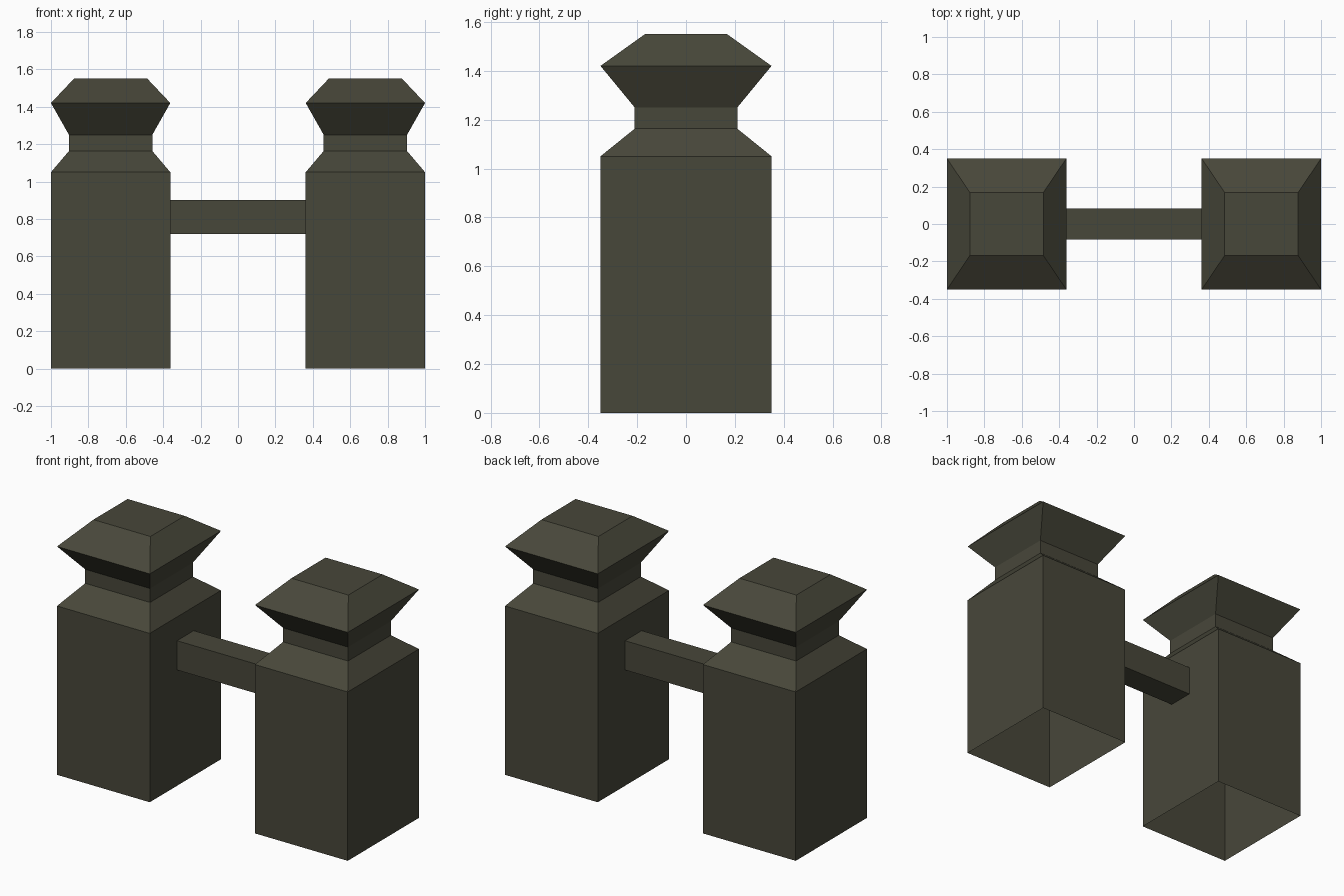
import bpy
import bmesh
from mathutils import Vector

if "Cube" in bpy.data.objects:
    bpy.data.objects.remove(bpy.data.objects["Cube"])

# One dark olive metal colour for everything
metal = bpy.data.materials.new("dark_olive_metal")
metal.diffuse_color = (0.064, 0.063, 0.042, 1.0)
metal.use_nodes = True
metal.node_tree.nodes["Principled BSDF"].inputs["Base Color"].default_value = metal.diffuse_color


def loft(name, rings, location, cap_end):
    """Skin rectangular rings of corner points, optionally capping the last."""
    bm = bmesh.new()
    loops = [[bm.verts.new(p) for p in ring] for ring in rings]
    for a, b in zip(loops, loops[1:]):
        for i in range(4):
            j = (i + 1) % 4
            bm.faces.new((a[i], a[j], b[j], b[i]))
    if cap_end:
        bm.faces.new(loops[-1])
    mesh = bpy.data.meshes.new(name)
    bm.to_mesh(mesh)
    bm.free()
    mesh.materials.append(metal)
    obj = bpy.data.objects.new(name, mesh)
    obj.location = location
    bpy.context.collection.objects.link(obj)
    return obj


CORNERS = ((-1, -1), (1, -1), (1, 1), (-1, 1))

# Bollard profile: half width x, half depth y, height
profile = [
    (0.319, 0.35, 0.0),
    (0.319, 0.35, 1.05),
    (0.223, 0.21, 1.163),
    (0.223, 0.21, 1.25),
    (0.319, 0.35, 1.42),
    (0.196, 0.168, 1.55),
]
post_rings = [[Vector((sx * hx, sy * hy, z)) for sx, sy in CORNERS]
              for hx, hy, z in profile]

# Two posts, open underneath
for side, x in (("left", -0.681), ("right", 0.681)):
    loft(f"{side}_post", post_rings, (x, 0, 0), True)

# Crossbar between the posts, open where it meets them
bar_rings = [[Vector((x, sy * 0.082, sz * 0.091)) for sy, sz in CORNERS]
             for x in (-0.362, 0.362)]
loft("crossbar", bar_rings, (0, 0, 0.811), False)
